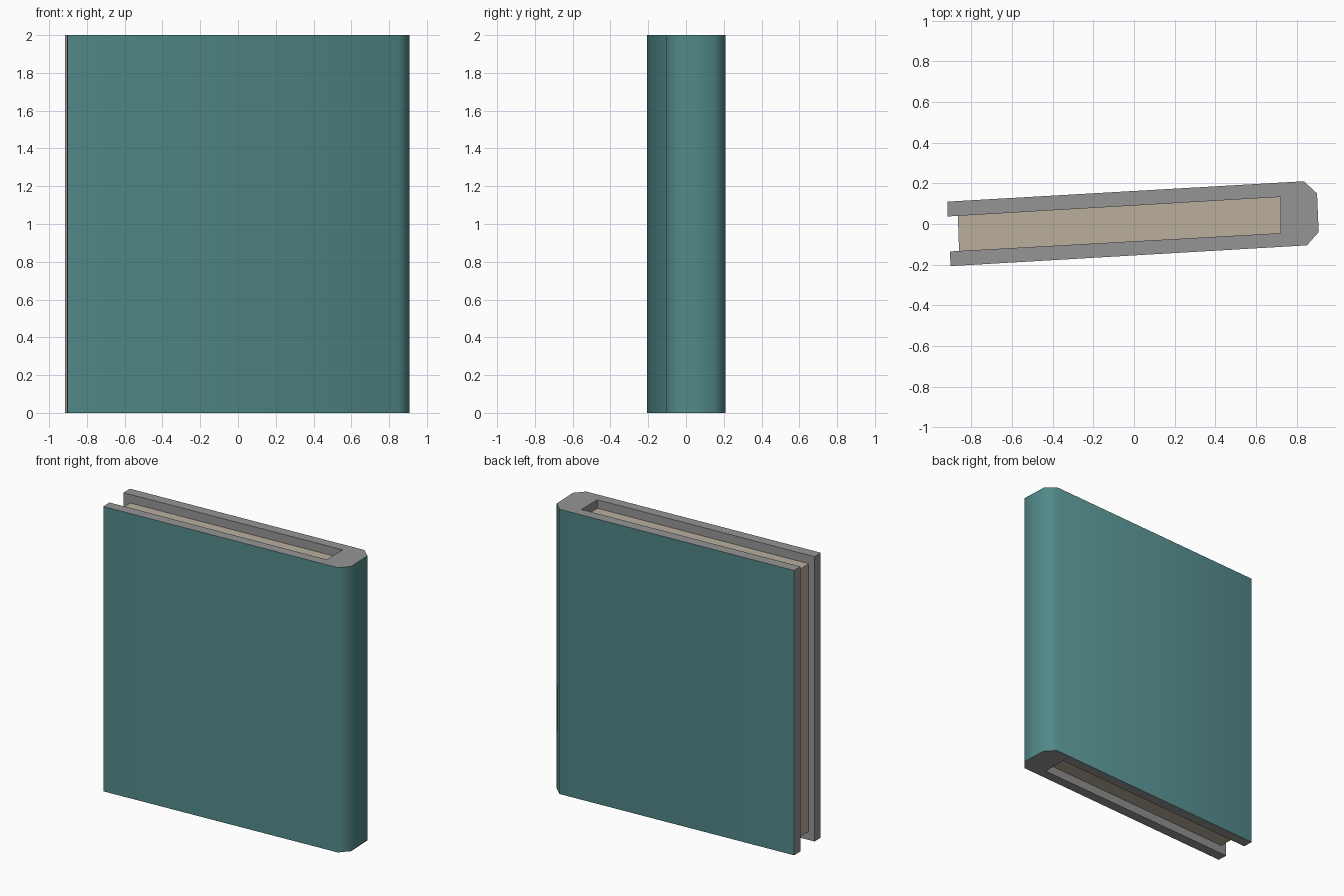
import bpy, bmesh, math

if "Cube" in bpy.data.objects:
    bpy.data.objects.remove(bpy.data.objects["Cube"])


def material(name, rgb):
    m = bpy.data.materials.new(name)
    m.diffuse_color = (*rgb, 1)
    m.use_nodes = True
    m.node_tree.nodes["Principled BSDF"].inputs["Base Color"].default_value = m.diffuse_color
    return m


teal = material("teal cloth", (0.085, 0.25, 0.25))
grey = material("grey board", (0.30, 0.30, 0.30))
cream = material("cream paper", (0.49, 0.43, 0.335))


def extrude_outline(name, outline, z0, z1, mats, outer_sides=0):
    """Upright prism; the first outer_sides walls use material 0, the rest the last one."""
    bm = bmesh.new()
    low = [bm.verts.new((x, y, z0)) for x, y in outline]
    high = [bm.verts.new((x, y, z1)) for x, y in outline]
    last = len(mats) - 1
    n = len(outline)
    for i in range(n):
        j = (i + 1) % n
        f = bm.faces.new((low[i], low[j], high[j], high[i]))
        f.material_index = 0 if i < outer_sides else last
    for cap in (bm.faces.new(low[::-1]), bm.faces.new(high)):
        cap.material_index = last
    bmesh.ops.recalc_face_normals(bm, faces=bm.faces)
    me = bpy.data.meshes.new(name)
    bm.to_mesh(me)
    bm.free()
    for m in mats:
        me.materials.append(m)
    ob = bpy.data.objects.new(name, me)
    bpy.context.collection.objects.link(ob)
    return ob


# Cover: a slightly turned C outline, cloth outside and board inside
spine = [(0.85, -0.105), (0.908, -0.04), (0.90, 0.15), (0.835, 0.21)]
cover_outline = ([(-0.902, -0.207)] + spine + [(-0.917, 0.11)]
                 + [(-0.917, 0.037), (0.72, 0.133), (0.72, -0.045), (-0.905, -0.135)])
cover = extrude_outline("book_cover", cover_outline, 0, 2, [teal, grey], outer_sides=5)

# Page block, set back from the cover on three sides
pages_outline = [(-0.860, -0.1325), (0.72, -0.045), (0.72, 0.133), (-0.866, 0.040)]
extrude_outline("page_block", pages_outline, 0.06, 1.94, [cream])

# Rounded look on the spine, crisp rims
bpy.ops.object.select_all(action='DESELECT')
cover.select_set(True)
bpy.context.view_layer.objects.active = cover
bpy.ops.object.shade_smooth_by_angle(angle=math.radians(60))
